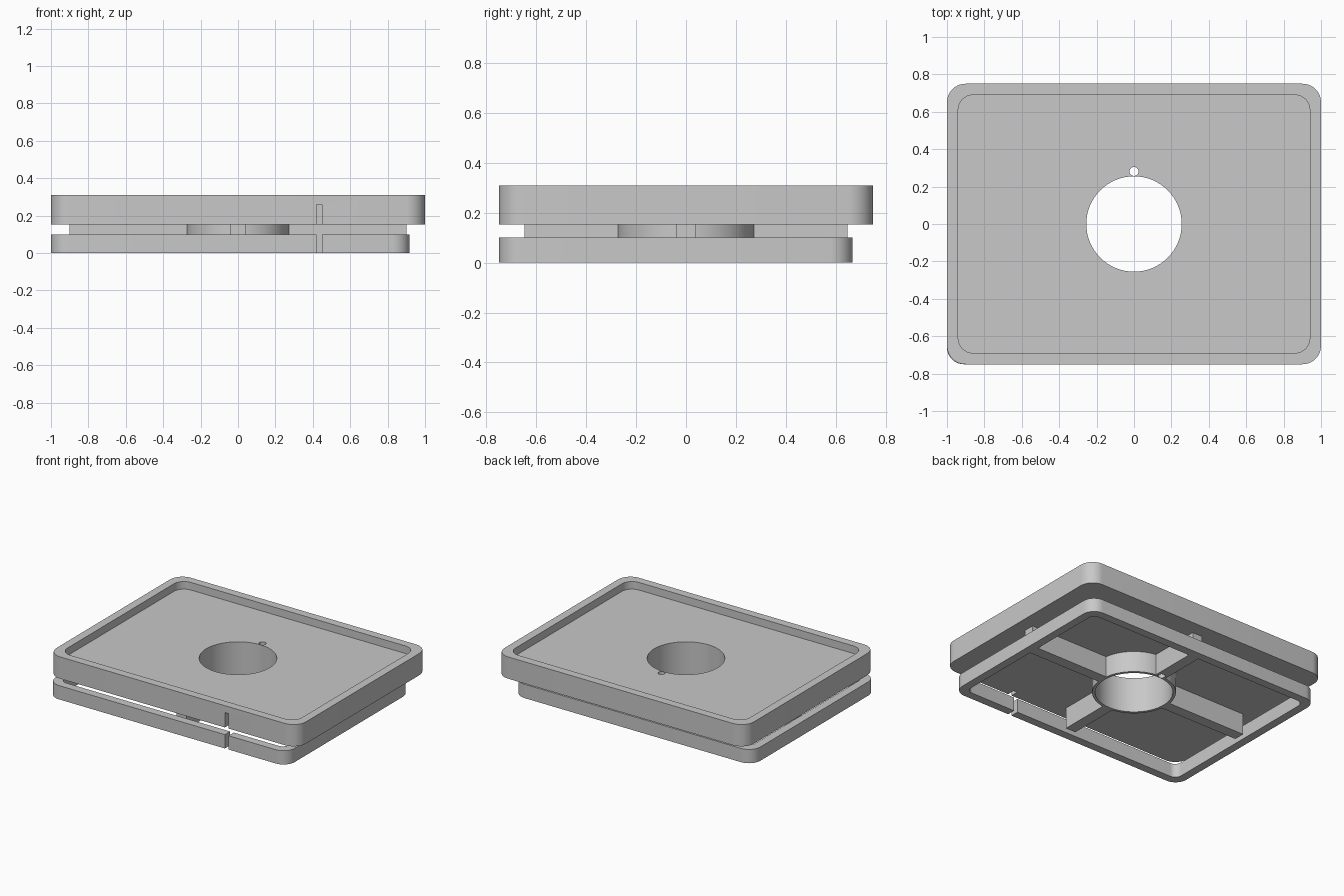
import bpy, bmesh, math

if "Cube" in bpy.data.objects:
    bpy.data.objects.remove(bpy.data.objects["Cube"], do_unlink=True)

grey = bpy.data.materials.new("plain_grey")
grey.use_nodes = True
grey.diffuse_color = (0.58, 0.58, 0.58, 1)
grey.node_tree.nodes["Principled BSDF"].inputs["Base Color"].default_value = (0.58, 0.58, 0.58, 1)


def prism(name, outline, z0, z1):
    """Solid with a flat outline, from z0 up to z1."""
    bm = bmesh.new()
    base = bm.faces.new([bm.verts.new((x, y, z0)) for x, y in outline])
    top = bmesh.ops.extrude_face_region(bm, geom=[base])["geom"]
    bmesh.ops.translate(bm, vec=(0, 0, z1 - z0),
                        verts=[v for v in top if isinstance(v, bmesh.types.BMVert)])
    # The base face is left behind by the extrusion, so the solid is closed
    bmesh.ops.recalc_face_normals(bm, faces=bm.faces)
    mesh = bpy.data.meshes.new(name)
    bm.to_mesh(mesh)
    bm.free()
    mesh.materials.append(grey)
    obj = bpy.data.objects.new(name, mesh)
    bpy.context.collection.objects.link(obj)
    return obj


def box(x0, x1, y0, y1):
    return [(x0, y0), (x1, y0), (x1, y1), (x0, y1)]


def rounded(x0, x1, y0, y1, r, steps=10):
    corners = [(x1 - r, y1 - r), (x0 + r, y1 - r), (x0 + r, y0 + r), (x1 - r, y0 + r)]
    return [(cx + r * math.cos(a), cy + r * math.sin(a))
            for i, (cx, cy) in enumerate(corners)
            for a in [math.pi / 2 * (i + k / steps) for k in range(steps + 1)]]


def circle(r, cy=0, n=64):
    return [(r * math.cos(2 * math.pi * k / n), cy + r * math.sin(2 * math.pi * k / n))
            for k in range(n)]


def cutter(name, outline, z0, z1):
    obj = prism(name, outline, z0, z1)
    obj.hide_render = True
    return obj


def cut(obj, *tools):
    """Subtract the tools and keep the finished mesh."""
    for tool in tools:
        mod = obj.modifiers.new("cut", "BOOLEAN")
        mod.operation = "DIFFERENCE"
        mod.solver = "EXACT"
        mod.object = tool
    graph = bpy.context.evaluated_depsgraph_get()
    graph.update()
    mesh = bpy.data.meshes.new_from_object(obj.evaluated_get(graph))
    obj.modifiers.clear()
    obj.data = mesh


FLOOR, TRAY_BASE, RIM, FRAME_TOP = 0.255, 0.152, 0.31, 0.1

# Shared cutters
bore = cutter("bore_cutter", circle(0.255), -0.1, 0.5)
pin = cutter("pin_hole_cutter", circle(0.024, 0.281, 24), -0.1, 0.5)
tray_slot = cutter("tray_slot_cutter", box(0.42, 0.449, -0.8, -0.693), -0.1, 0.26)
frame_slot = cutter("frame_slot_cutter", box(0.42, 0.449, -0.8, -0.6), -0.1, 0.26)
recess = cutter("recess_cutter", rounded(-0.94, 0.94, -0.69, 0.69, 0.08), FLOOR, 0.5)
opening = cutter("opening_cutter", rounded(-0.94, 0.857, -0.69, 0.608, 0.05), -0.1, 0.5)

# Upper tray: thick slab with a shallow recess
tray = prism("tray", rounded(-1, 1, -0.75, 0.75, 0.1), TRAY_BASE, RIM)
cut(tray, recess, bore, pin, tray_slot)

# Lower frame, sharing one corner with the tray
frame = prism("lower_frame", rounded(-1, 0.917, -0.75, 0.668, 0.09), 0, FRAME_TOP)
cut(frame, opening, frame_slot)

# Central collar and four ribs hanging from the tray to the ground
collar = prism("collar", circle(0.275), 0, TRAY_BASE)
cut(collar, bore, pin)
ribs = {
    "left_rib": box(0.265, 0.902, -0.04, 0.04),
    "right_rib": box(-0.902, -0.265, -0.04, 0.04),
    "front_rib": box(-0.04, 0.04, -0.648, -0.265),
    "back_rib": box(-0.04, 0.04, 0.265, 0.648),
}
for name, outline in ribs.items():
    cut(prism(name, outline, 0, TRAY_BASE), pin)

for tool in (bore, pin, tray_slot, frame_slot, recess, opening):
    bpy.data.objects.remove(tool, do_unlink=True)

# Smooth the rounded walls, keep edges sharp
bpy.ops.object.select_all(action="DESELECT")
for obj in (tray, frame, collar):
    obj.select_set(True)
bpy.context.view_layer.objects.active = tray
bpy.ops.object.shade_smooth_by_angle(angle=math.radians(30))
